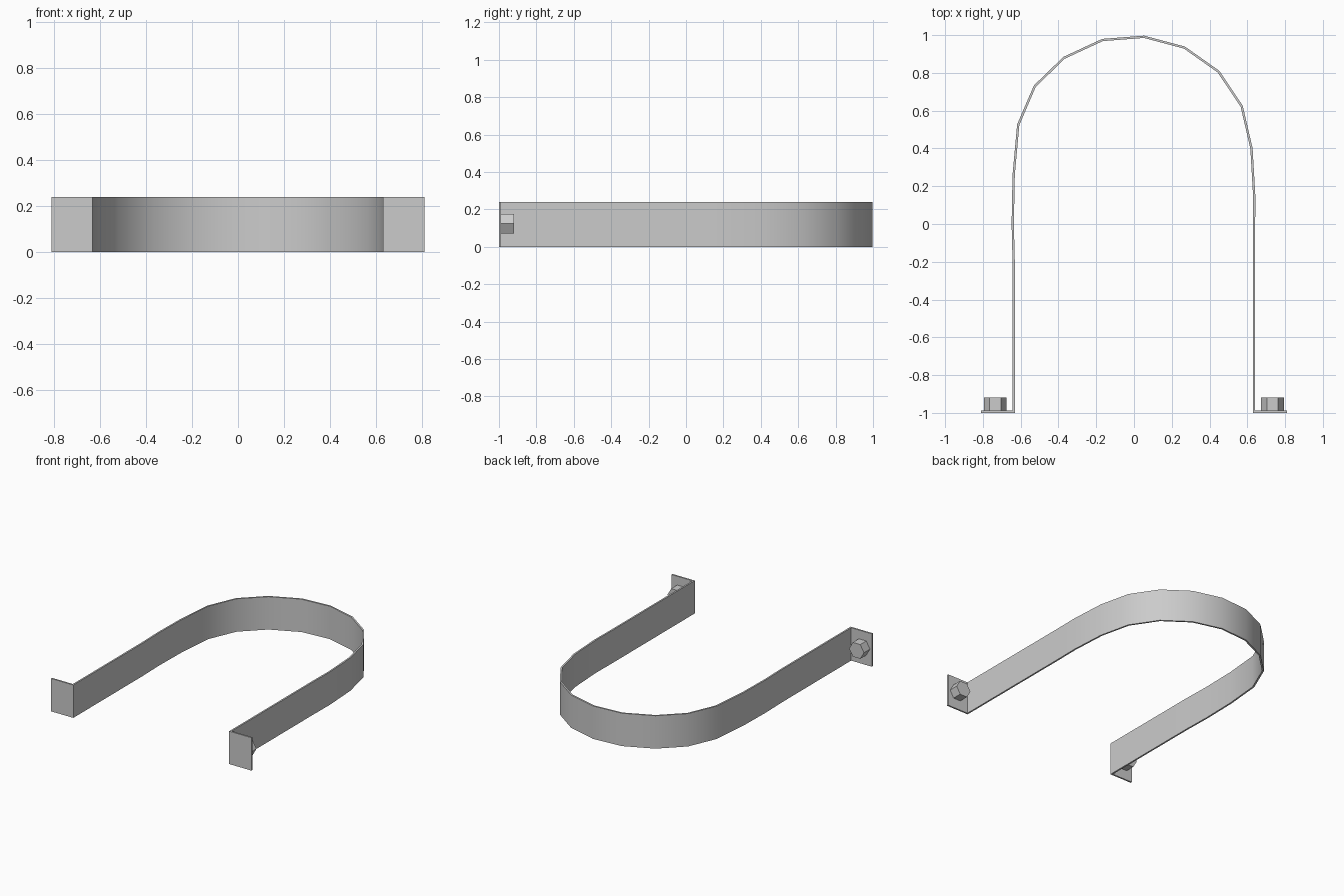
import bpy, bmesh, math
from mathutils import Vector

cube = bpy.data.objects.get("Cube")
if cube:
    bpy.data.objects.remove(cube, do_unlink=True)

HEIGHT, THICK = 0.24, 0.012

steel = bpy.data.materials.new("grey steel")
steel.use_nodes = True
colour = (0.6, 0.6, 0.6, 1)
steel.diffuse_color = colour
steel.node_tree.nodes["Principled BSDF"].inputs["Base Color"].default_value = colour


def finish(bm, name, smooth=None):
    bmesh.ops.recalc_face_normals(bm, faces=bm.faces)
    mesh = bpy.data.meshes.new(name)
    bm.to_mesh(mesh)
    bm.free()
    mesh.materials.append(steel)
    obj = bpy.data.objects.new(name, mesh)
    bpy.context.collection.objects.link(obj)
    if smooth:
        bpy.ops.object.select_all(action='DESELECT')
        obj.select_set(True)
        bpy.context.view_layer.objects.active = obj
        bpy.ops.object.shade_smooth_by_angle(angle=math.radians(smooth))
    return obj


def strip_sides(path, half):
    """Offset an open path to both sides with mitred corners."""
    pts = [Vector(p) for p in path]
    left, right = [], []
    for i, p in enumerate(pts):
        dirs = []
        if i:
            dirs.append((p - pts[i - 1]).normalized())
        if i < len(pts) - 1:
            dirs.append((pts[i + 1] - p).normalized())
        normals = [Vector((-d.y, d.x)) for d in dirs]
        mitre = sum(normals, Vector((0, 0))).normalized()
        off = mitre * half / mitre.dot(normals[0])
        left.append(p + off)
        right.append(p - off)
    return left, right


# Bent strap: flange, straight leg, faceted arch, leg, flange
path = [(-.81, -.994), (-.637, -.994), (-.637, -.2), (-.642, 0), (-.637, .26),
        (-.613, .525), (-.525, .73), (-.37, .88), (-.167, .974), (.053, .991),
        (.267, .934), (.447, .807), (.57, .624), (.622, .4), (.637, .14),
        (.635, -.05), (.635, -.994), (.81, -.994)]
left, right = strip_sides(path, THICK / 2)
bm = bmesh.new()
rings = []
for a, b in zip(left, right):
    rings.append([bm.verts.new((p.x, p.y, z))
                  for p, z in ((a, 0), (b, 0), (b, HEIGHT), (a, HEIGHT))])
for r, s in zip(rings, rings[1:]):
    for k in range(4):
        n = (k + 1) % 4
        bm.faces.new((r[k], r[n], s[n], s[k]))
bm.faces.new(rings[0])
bm.faces.new(rings[-1])
finish(bm, "bent_strap", smooth=35)

# Hex bolt heads behind each flange
for name, x in (("right_bolt_head", -.735), ("left_bolt_head", .733)):
    bm = bmesh.new()
    ring = [bm.verts.new((.06 * math.cos(k * math.pi / 3), -.99,
                          .06 * math.sin(k * math.pi / 3))) for k in range(6)]
    base = bm.faces.new(ring)
    cap = bmesh.ops.extrude_face_region(bm, geom=[base], use_keep_orig=True)
    top = [v for v in cap["geom"] if isinstance(v, bmesh.types.BMVert)]
    bmesh.ops.translate(bm, verts=top, vec=(0, .071, 0))
    bmesh.ops.translate(bm, verts=bm.verts, vec=(x, 0, .124))
    finish(bm, name)
